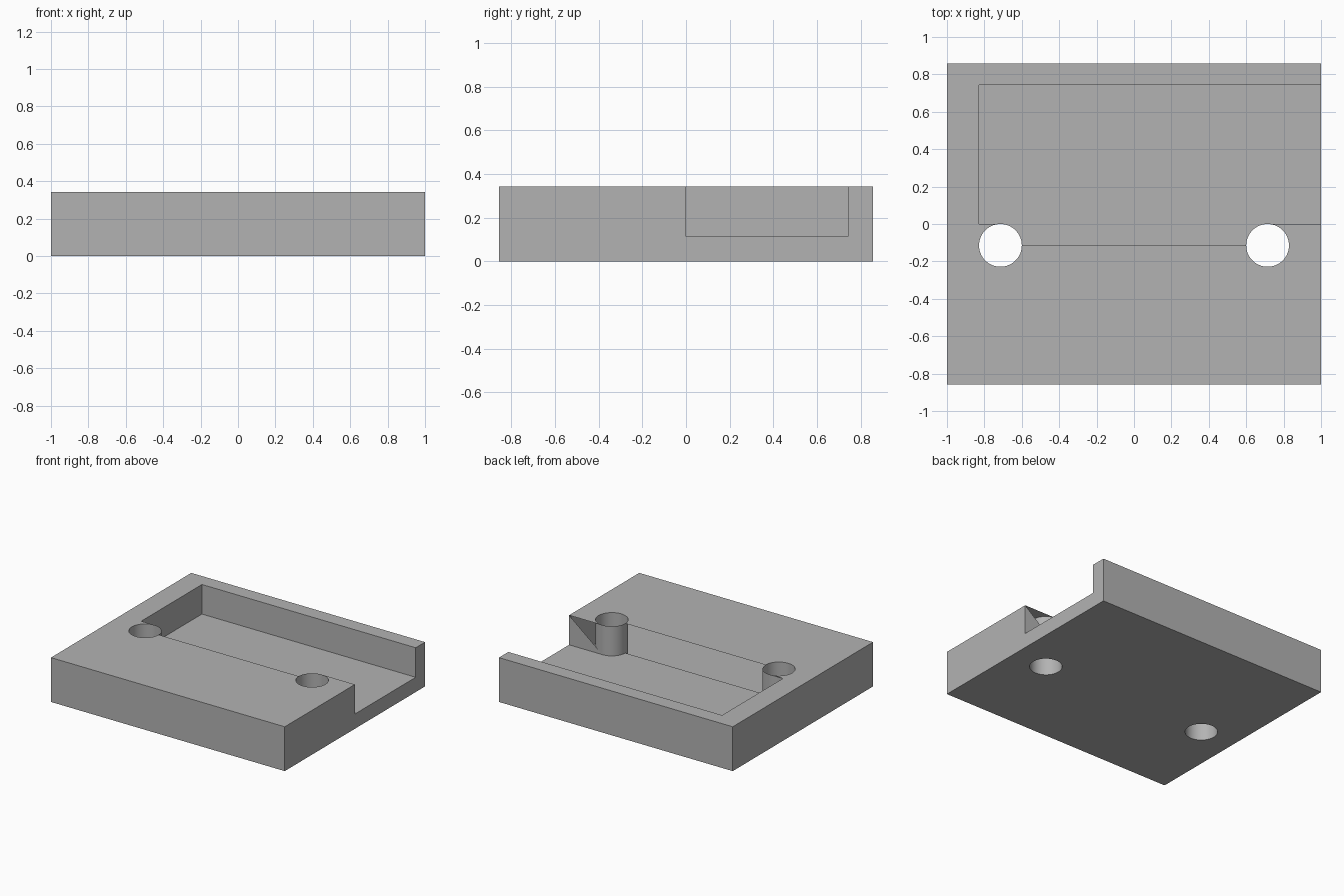
import bpy
import bmesh
from math import cos, sin, radians
from mathutils import Vector

cube = bpy.data.objects.get("Cube")
if cube:
    bpy.data.objects.remove(cube, do_unlink=True)

U = 2 / 70                                  # design unit
W, D, H, FLOOR = 35, 30, 12, 4              # half width, half depth, height, pocket floor
R, HX, HY = 4, 25, -4                       # bolt holes
PX, PY = -29, 26                            # pocket side and back
STEP = 5

grey = bpy.data.materials.new("plain_grey")
grey.use_nodes = True
grey.diffuse_color = (0.45, 0.45, 0.45, 1)
grey.node_tree.nodes["Principled BSDF"].inputs["Base Color"].default_value = grey.diffuse_color


def arc(cx, start, end):
    """Points on a hole rim, from start to end in degrees."""
    step = STEP if end > start else -STEP
    return [(cx + R * cos(radians(a)), HY + R * sin(radians(a)))
            for a in range(start, end + step, step)]


def add_face(bm, points, normal, smooth=False):
    """Add a face in design units, wound to face the given way."""
    f = bm.faces.new([bm.verts.new(Vector(p) * U) for p in points])
    f.normal_update()
    if f.normal.dot(Vector(normal)) < 0:
        f.normal_flip()
    f.smooth = smooth


def flat(outline, z):
    return [(x, y, z) for x, y in outline]


def finish(name, bm):
    bmesh.ops.remove_doubles(bm, verts=bm.verts, dist=0.0002)
    mesh = bpy.data.meshes.new(name)
    bm.to_mesh(mesh)
    bm.free()
    mesh.materials.append(grey)
    ob = bpy.data.objects.new(name, mesh)
    bpy.context.collection.objects.link(ob)


# Raised rim: one outline that runs round both holes and the pocket
bm = bmesh.new()
top = [(W, 0)] + arc(HX, 90, -180) + arc(-HX, 0, -270)
top += [(PX, 0), (PX, PY), (W, PY), (W, D), (-W, D), (-W, -D), (W, -D)]
add_face(bm, flat(top, H), (0, 0, 1))
finish("top_rim", bm)

# Pocket floor, notched by the holes
bm = bmesh.new()
floor = [(PX, 0)] + arc(-HX, 90, 0) + arc(HX, 180, 90)
floor += [(W, 0), (W, PY), (PX, PY)]
add_face(bm, flat(floor, FLOOR), (0, 0, 1))
finish("pocket_floor", bm)

# Pocket walls, with the thin half-walls beside the holes
bm = bmesh.new()
add_face(bm, [(PX, 0, FLOOR), (PX, PY, FLOOR), (PX, PY, H), (PX, 0, H)], (1, 0, 0))
add_face(bm, [(PX, PY, FLOOR), (W, PY, FLOOR), (W, PY, H), (PX, PY, H)], (0, -1, 0))
for end, hole in ((W, HX), (PX, -HX)):
    add_face(bm, [(end, 0, H), (end, 0, FLOOR), (hole, 0, FLOOR)], (0, 1, 0))
finish("pocket_walls", bm)

# Outer sides, the open end following the pocket section
bm = bmesh.new()
for s in (-1, 1):
    add_face(bm, [(-W, s * D, 0), (W, s * D, 0), (W, s * D, H), (-W, s * D, H)], (0, s, 0))
add_face(bm, [(-W, -D, 0), (-W, D, 0), (-W, D, H), (-W, -D, H)], (-1, 0, 0))
section = [(-D, 0), (D, 0), (D, H), (PY, H), (PY, FLOOR), (0, FLOOR), (0, H), (-D, H)]
add_face(bm, [(W, y, z) for y, z in section], (1, 0, 0))
finish("outer_sides", bm)

# Underside: front and back halves that meet along the hole centres
bm = bmesh.new()
for s in (-1, 1):
    half = [(-W, HY)] + arc(-HX, 180 * s, 0) + arc(HX, 180 * s, 0)
    half += [(W, HY), (W, s * D), (-W, s * D)]
    add_face(bm, flat(half, 0), (0, 0, -1))
finish("underside", bm)

# Bolt hole linings
for name, cx in (("left_hole", HX), ("right_hole", -HX)):
    bm = bmesh.new()
    rim = arc(cx, 0, 360)
    for (x0, y0), (x1, y1) in zip(rim, rim[1:]):
        add_face(bm, [(x0, y0, 0), (x1, y1, 0), (x1, y1, H), (x0, y0, H)],
                 (cx - x0, HY - y0, 0), smooth=True)
    finish(name, bm)
